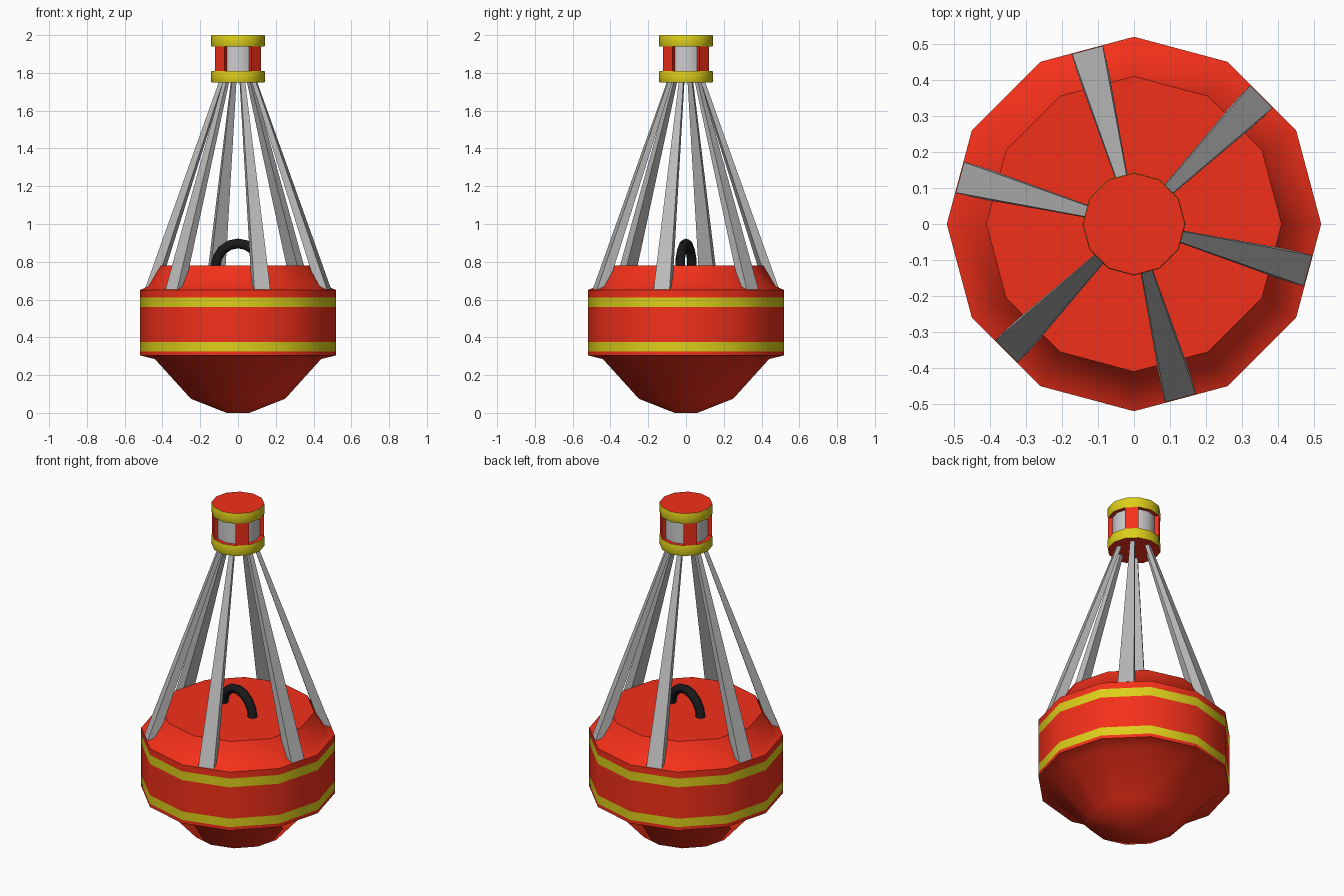
import bpy, bmesh
from math import sin, cos, pi, radians
from mathutils import Vector

if "Cube" in bpy.data.objects:
    bpy.data.objects.remove(bpy.data.objects["Cube"])

SIDES = 12


def material(name, rgb):
    m = bpy.data.materials.new(name)
    m.diffuse_color = (*rgb, 1)
    m.use_nodes = True
    m.node_tree.nodes["Principled BSDF"].inputs["Base Color"].default_value = m.diffuse_color
    return m


RED = material("red paint", (0.9, 0.03, 0.01))
YELLOW = material("yellow paint", (0.72, 0.62, 0.01))
BLACK = material("black rubber", (0.01, 0.01, 0.01))
WHITE = material("white lens", (0.8, 0.8, 0.8))
GREY = material("grey metal", (0.5, 0.5, 0.5))


def finish(bm, name, mats, angle=40):
    bmesh.ops.recalc_face_normals(bm, faces=bm.faces)
    me = bpy.data.meshes.new(name)
    bm.to_mesh(me)
    bm.free()
    ob = bpy.data.objects.new(name, me)
    bpy.context.collection.objects.link(ob)
    for m in mats:
        me.materials.append(m)
    bpy.ops.object.select_all(action='DESELECT')
    ob.select_set(True)
    bpy.context.view_layer.objects.active = ob
    bpy.ops.object.shade_smooth_by_angle(angle=radians(angle))
    return ob


def loft(bm, rings, closed=True, bands=()):
    """Bridge vertex rings, cap both ends; bands lists the strips using material 1."""
    rows = [[bm.verts.new(p) for p in ring] for ring in rings]
    n = len(rows[0])
    for k, (a, b) in enumerate(zip(rows, rows[1:])):
        for i in range(n):
            j = (i + 1) % n
            f = bm.faces.new((a[i], a[j], b[j], b[i]))
            f.material_index = 1 if k in bands else 0
    bm.faces.new(rows[0])
    bm.faces.new(rows[-1])


def lathe(name, profile, mats, bands=()):
    bm = bmesh.new()
    loft(bm, [[(r * cos(2 * pi * i / SIDES), r * sin(2 * pi * i / SIDES), z)
               for i in range(SIDES)] for r, z in profile], bands=bands)
    return finish(bm, name, mats)


# Float body with two painted yellow bands
lathe("float_body",
      [(0.06, 0), (0.25, 0.075), (0.44, 0.285), (0.52, 0.305), (0.52, 0.325),
       (0.52, 0.375), (0.52, 0.56), (0.52, 0.612), (0.52, 0.65),
       (0.475, 0.67), (0.41, 0.78)],
      [RED, YELLOW], bands=(4, 6))

# Lantern: yellow-rimmed end caps and inset lens
for name, z in (("lantern_base", 1.75), ("lantern_cap", 1.94)):
    lathe(name, [(0.141, z), (0.143, z + 0.005), (0.143, z + 0.055), (0.141, z + 0.06)],
          [RED, YELLOW], bands=(0, 1, 2))
lathe("lantern_lens", [(0.118, 1.80), (0.118, 1.95)], [WHITE])

# Four red lantern pillars on the diagonals
for q in range(4):
    bm = bmesh.new()
    a, b = pi / 6 + q * pi / 2, pi / 3 + q * pi / 2
    loft(bm, [[(r * cos(t), r * sin(t), z)
               for r, t in ((0.141, a), (0.141, b), (0.105, b), (0.105, a))]
              for z in (1.80, 1.95)])
    finish(bm, f"lantern_pillar_{q + 1}", [RED])

# Six tapered legs leaning from the body rim to the lantern
for k in range(6):
    t = radians(45 + 60 * k)
    out, side = Vector((cos(t), sin(t), 0)), Vector((-sin(t), cos(t), 0))
    bm = bmesh.new()
    rings = []
    for r, z, w, d in ((0.50, 0.652, 0.044, 0.055), (0.095, 1.77, 0.012, 0.022)):
        rings.append([out * (r - e) + side * s + Vector((0, 0, z))
                      for e, s in ((0, -w), (0, w), (d, w), (d, -w))])
    loft(bm, rings)
    finish(bm, f"leg_{k + 1}", [GREY])

# Arched lifting handle
bm = bmesh.new()
direction = Vector((cos(radians(-15)), sin(radians(-15)), 0))
normal = Vector((-direction.y, direction.x, 0))
rings = []
for i in range(9):
    u = pi * i / 8
    radial = direction * cos(u) + Vector((0, 0, sin(u)))
    centre = Vector((0, 0, 0.775)) + radial * 0.122
    rings.append([centre + 0.026 * (radial * cos(v) + normal * sin(v))
                  for v in (2 * pi * j / 8 for j in range(8))])
loft(bm, rings)
finish(bm, "lifting_handle", [BLACK], 50)
